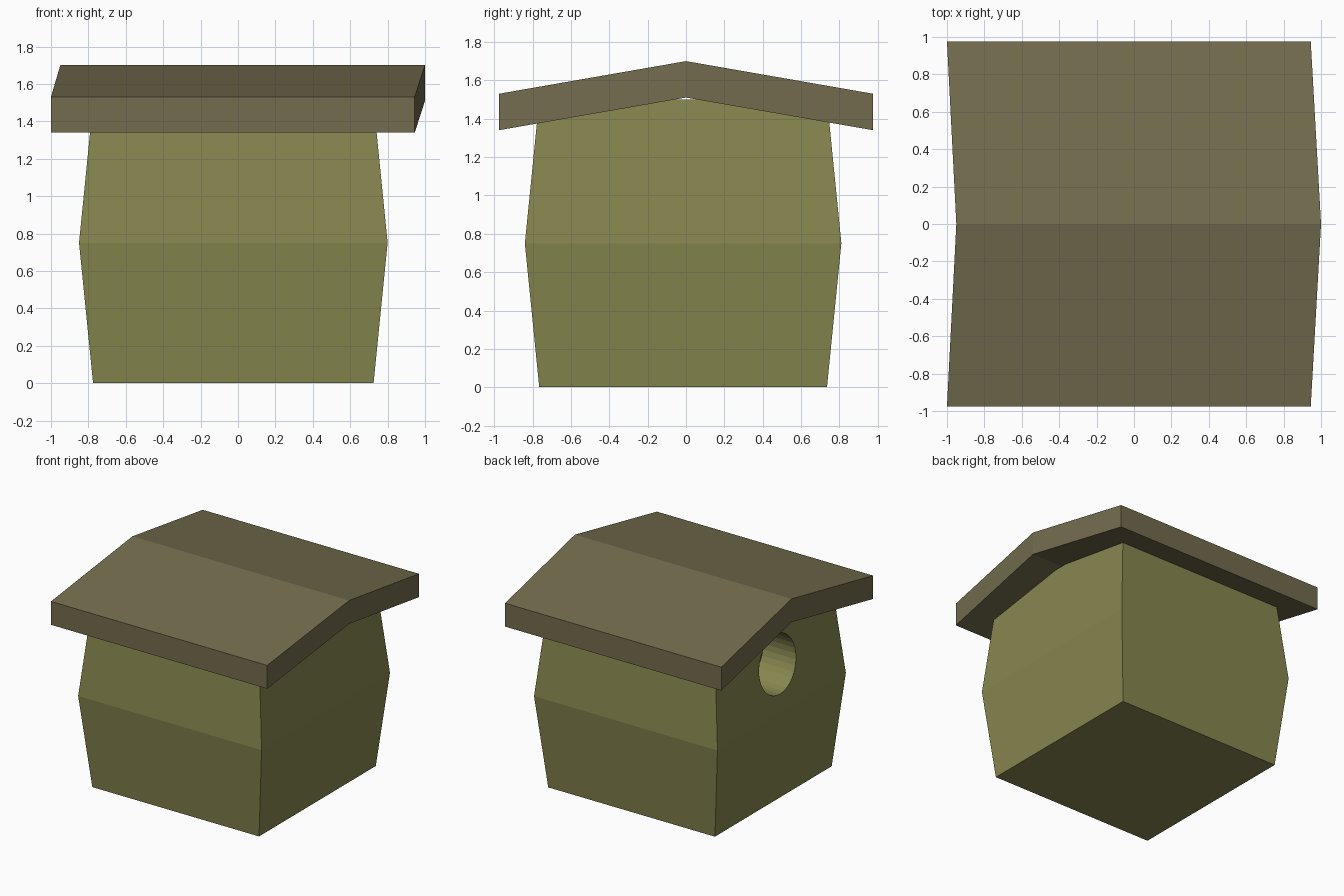
import bpy, bmesh
from math import radians
from mathutils import Matrix

if "Cube" in bpy.data.objects:
    bpy.data.objects.remove(bpy.data.objects["Cube"])

def material(name, rgb):
    m = bpy.data.materials.new(name)
    m.diffuse_color = (*rgb, 1)
    m.use_nodes = True
    m.node_tree.nodes["Principled BSDF"].inputs["Base Color"].default_value = m.diffuse_color
    return m

def loft(name, rings, mat=None):
    """Solid skin through a list of equally sized closed rings."""
    bm = bmesh.new()
    vr = [[bm.verts.new(p) for p in ring] for ring in rings]
    for a, b in zip(vr, vr[1:]):
        for i in range(len(a)):
            j = (i + 1) % len(a)
            bm.faces.new((a[i], a[j], b[j], b[i]))
    bm.faces.new(vr[0])
    bm.faces.new(vr[-1])
    bmesh.ops.recalc_face_normals(bm, faces=bm.faces)
    me = bpy.data.meshes.new(name)
    bm.to_mesh(me)
    bm.free()
    ob = bpy.data.objects.new(name, me)
    bpy.context.collection.objects.link(ob)
    if mat:
        me.materials.append(mat)
    return ob

green = material("olive_paint", (0.24, 0.24, 0.08))
brown = material("roof_brown", (0.17, 0.15, 0.075))

# Box body, bulging at mid height
cx, cy = -0.025, -0.015
body = loft("box_body", [
    [(cx + sx * h, cy + sy * h, z) for sx, sy in ((-1, -1), (1, -1), (1, 1), (-1, 1))]
    for z, h in ((0, 0.75), (0.75, 0.825), (1.5, 0.75))], green)

# Round entrance hole in the left wall, a blind bore
bpy.ops.mesh.primitive_cylinder_add(vertices=32, radius=0.235, depth=0.6,
                                    location=(-0.82, cy, 1.125),
                                    rotation=(0, radians(90), 0))
cutter = bpy.context.object
cutter.name = "hole_cutter"
cutter.hide_render = True
cutter.data.materials.append(green)
hole = body.modifiers.new("entrance_hole", 'BOOLEAN')
hole.operation = 'DIFFERENCE'
hole.solver = 'EXACT'
hole.object = cutter
bpy.context.view_layer.objects.active = body
bpy.ops.object.modifier_apply(modifier=hole.name)
bpy.data.objects.remove(cutter)

# Gabled roof slab with its ridge shifted slightly along x
loft("roof", [
    [(x0, y, z), (x1, y, z), (x1, y, z - 0.19), (x0, y, z - 0.19)]
    for y, z, x0, x1 in ((-0.975, 1.53, -1, 0.945), (0, 1.70, -0.95, 1), (0.975, 1.53, -1, 0.945))],
    brown)
